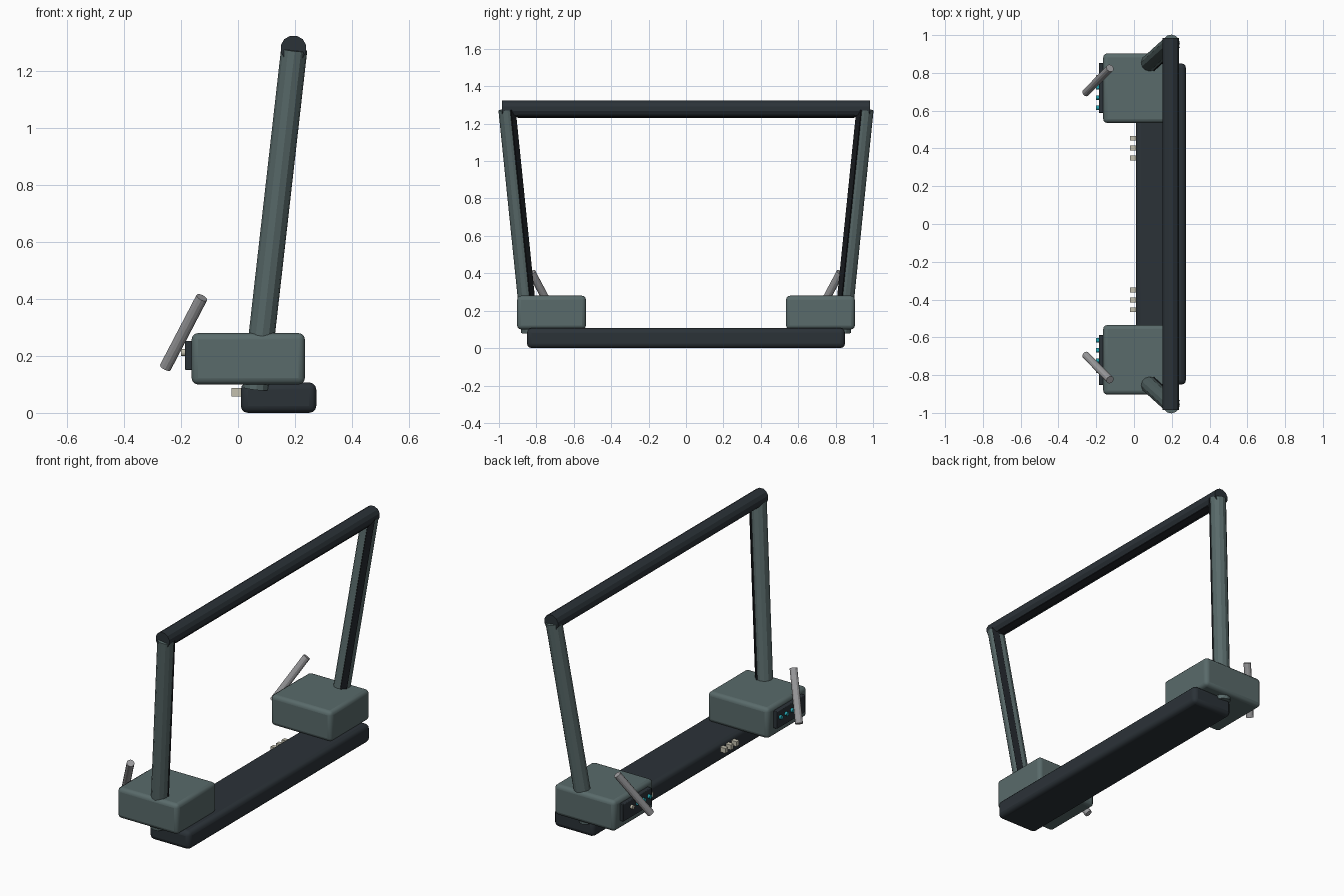
import bpy
import math
from mathutils import Vector, Matrix

old = bpy.data.objects.get("Cube")
if old:
    bpy.data.objects.remove(old, do_unlink=True)


def material(name, rgb):
    m = bpy.data.materials.new(name)
    m.use_nodes = True
    m.diffuse_color = (*rgb, 1)
    m.node_tree.nodes["Principled BSDF"].inputs["Base Color"].default_value = (*rgb, 1)
    return m


CHARCOAL = material("charcoal", (0.024, 0.032, 0.039))
BLACK = material("black", (0.01, 0.012, 0.015))
SLATE = material("slate_green", (0.1, 0.145, 0.145))
METAL = material("grey_metal", (0.33, 0.33, 0.34))
CYAN = material("cyan", (0.02, 0.38, 0.45))
CREAM = material("cream", (0.55, 0.53, 0.43))


def finish(name, mat):
    ob = bpy.context.object
    ob.name = name
    ob.data.materials.append(mat)
    return ob


def box(name, lo, hi, mat, bevel=0.0):
    lo, hi = Vector(lo), Vector(hi)
    bpy.ops.mesh.primitive_cube_add(size=1, location=(lo + hi) / 2)
    ob = finish(name, mat)
    ob.data.transform(Matrix.Diagonal((*(hi - lo), 1)))
    if bevel:
        mod = ob.modifiers.new("Rounded edges", "BEVEL")
        mod.width, mod.segments = bevel, 3
        bpy.ops.object.shade_smooth_by_angle(angle=math.radians(35))
    return ob


def rod(name, a, b, radius, mat, sides=12):
    a, b = Vector(a), Vector(b)
    bpy.ops.mesh.primitive_cylinder_add(vertices=sides, radius=radius,
                                        depth=(b - a).length, location=(a + b) / 2)
    ob = finish(name, mat)
    # Turn half a side so a flat faces outward
    ob.data.transform(Matrix.Rotation(math.pi / sides, 4, "Z"))
    ob.rotation_euler = (b - a).to_track_quat("Z", "Y").to_euler()
    return ob


def strip(name, a, b, outward, offset, width, thick, mat):
    """Thin bar running beside a rod on the side given by outward."""
    a, b = Vector(a), Vector(b)
    z = (b - a).normalized()
    x = Vector(outward)
    x = (x - z * x.dot(z)).normalized()
    y = z.cross(x)
    ob = box(name, (-thick / 2, -width / 2, 0), (thick / 2, width / 2, (b - a).length), mat)
    ob.matrix_world = Matrix.Translation((a + b) / 2 + x * offset) @ \
        Matrix((x, y, z)).transposed().to_4x4()
    return ob


# Base beam and top rail
box("base_beam", (0.01, -0.85, 0), (0.275, 0.85, 0.107), CHARCOAL, 0.025)
rod("top_rail", (0.195, -0.985, 1.28), (0.195, 0.985, 1.28), 0.046, CHARCOAL)
strip("rail_strip", (0.195, -0.9, 1.28), (0.195, 0.9, 1.28), (0.35, 0, -1), 0.041, 0.035, 0.012, BLACK)

for s, side in ((1, "left"), (-1, "right")):
    # Control pod with panel
    y0, y1 = sorted((s * 0.535, s * 0.903))
    box(f"{side}_pod", (-0.163, y0, 0.1), (0.235, y1, 0.28), SLATE, 0.022)
    y0, y1 = sorted((s * 0.588, s * 0.852))
    box(f"{side}_panel", (-0.186, y0, 0.15), (-0.155, y1, 0.253), CHARCOAL, 0.004)

    # Panel buttons, the outermost one in cream
    for i in range(4):
        y = s * (0.615 + i * 0.054)
        rod(f"{side}_button_{i + 1}", (-0.2, y, 0.212), (-0.18, y, 0.212), 0.012,
            CREAM if i == 3 else CYAN)

    # Sockets on the beam
    for i in range(3):
        y = s * (0.35 + i * 0.052)
        box(f"{side}_socket_{i + 1}", (-0.022, y - 0.013, 0.058), (0.02, y + 0.013, 0.087), CREAM)

    # Leaning post with inset strip
    foot, head = (0.062, s * 0.835, 0.085), (0.197, s * 0.957, 1.275)
    rod(f"{side}_post", foot, head, 0.046, SLATE)
    strip(f"{side}_post_strip", foot, head, (1, -s, 0), 0.042, 0.035, 0.012, BLACK)

    # Tilted handle
    rod(f"{side}_handle", (-0.255, s * 0.695, 0.16), (-0.127, s * 0.825, 0.405), 0.021, METAL)
